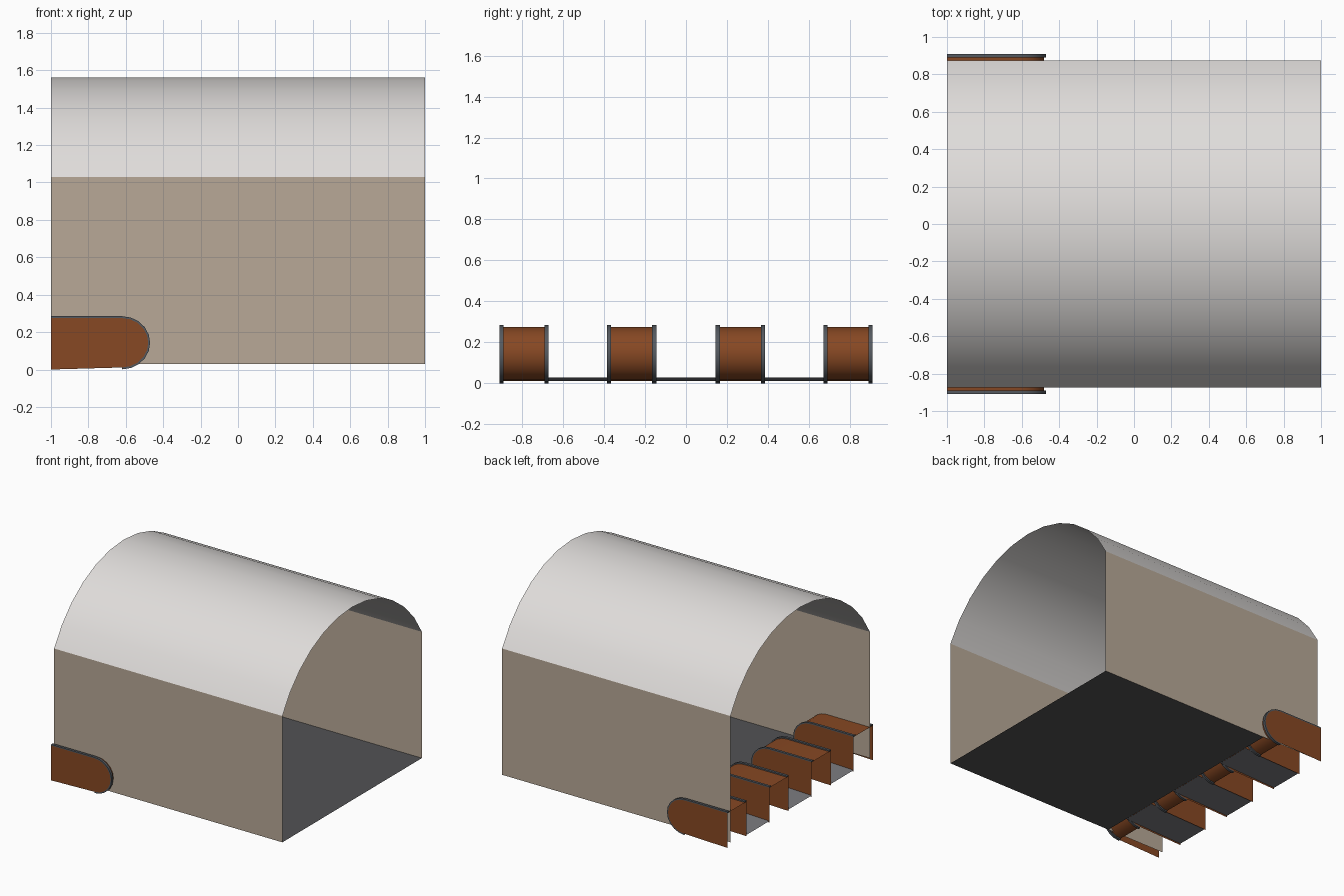
import bpy, math

if "Cube" in bpy.data.objects:
    bpy.data.objects.remove(bpy.data.objects["Cube"])


def material(name, hexcol):
    def lin(c):
        c /= 255
        return c / 12.92 if c <= 0.04045 else ((c + 0.055) / 1.055) ** 2.4
    m = bpy.data.materials.new(name)
    m.diffuse_color = (*[lin(int(hexcol[i:i + 2], 16)) for i in (0, 2, 4)], 1)
    m.use_nodes = True
    m.node_tree.nodes["Principled BSDF"].inputs["Base Color"].default_value = m.diffuse_color
    return m


ROOF = material("pale_roof", "E0DDDB")
WALL = material("tan_wall", "B8A997")
FLOOR = material("dark_floor", "525254")
RAMP = material("grey_ramp", "7C7C80")
BROWN = material("rust_brown", "874823")
RIM = material("slate_rim", "555A60")


def make(name, verts, faces, mat, smooth=False):
    me = bpy.data.meshes.new(name)
    me.from_pydata(verts, [], faces)
    me.materials.append(mat)
    ob = bpy.data.objects.new(name, me)
    bpy.context.collection.objects.link(ob)
    if smooth:
        bpy.ops.object.select_all(action='DESELECT')
        ob.select_set(True)
        bpy.context.view_layer.objects.active = ob
        bpy.ops.object.shade_smooth_by_angle(angle=math.radians(40))
    return ob


def loft(name, sections, mat, closed=False, smooth=True):
    """Skin a list of equal-length sections."""
    n = len(sections[0])
    verts = [p for s in sections for p in s]
    faces = []
    for i in range(len(sections) - 1):
        for j in range(n if closed else n - 1):
            k = (j + 1) % n
            faces.append((i * n + j, i * n + k, (i + 1) * n + k, (i + 1) * n + j))
    if closed:
        faces.append(tuple(reversed(range(n))))
        faces.append(tuple(range(len(verts) - n, len(verts))))
    return make(name, verts, faces, mat, smooth)


HALF, BASE, EAVE, PEAK = 0.873, 0.03, 1.03, 1.56
SPLIT = -0.49   # where the floor meets the ramps

# Arched roof
rise = PEAK - EAVE
radius = (HALF ** 2 + rise ** 2) / (2 * rise)
sweep = math.asin(HALF / radius)
arch = [(radius * math.sin(a), PEAK - radius + radius * math.cos(a))
        for a in (sweep * (i / 6 - 1) for i in range(13))]
loft("arched_roof", [[(-1, y, z), (1, y, z)] for y, z in arch], ROOF)

# Side walls
for name, s in (("front_wall", -1), ("back_wall", 1)):
    quad = [(-1, s * HALF, BASE), (1, s * HALF, BASE), (1, s * HALF, EAVE), (-1, s * HALF, EAVE)]
    make(name, quad, [(0, 1, 2, 3) if s < 0 else (3, 2, 1, 0)], WALL)

# Main floor
make("floor", [(SPLIT, -HALF, BASE), (1, -HALF, BASE), (1, HALF, BASE), (SPLIT, HALF, BASE)],
     [(0, 1, 2, 3)], FLOOR)


# Round-nosed divider profile in x and z, optionally shrunk inward
def profile(inset=0.0):
    cx, cz, rx, rz = -0.62, 0.143, 0.15 - inset, 0.142 - inset
    arc = [(cx + rx * math.cos(a), cz + rz * math.sin(a))
           for a in (math.pi / 2 - math.pi * i / 10 for i in range(11))]
    return [(-1, cz + rz)] + arc


centres = [-0.79, -0.265, 0.265, 0.79]
W = 0.12
for i, c in enumerate(centres):
    tag = f"divider_{i + 1}"
    inner, outer = profile(0.01), profile()
    # Top and nose cover
    loft(tag + "_cover", [[(x, c - W + 0.01, z), (x, c + W - 0.01, z)] for x, z in inner], BROWN)
    for side, s in (("front", -1), ("back", 1)):
        # Flat side panel
        y = c + s * W
        panel = [(x, y, z) for x, z in inner] + [(-1, y, 0.0)]
        order = range(len(panel))
        make(f"{tag}_{side}_panel", panel, [tuple(order if s > 0 else reversed(order))], BROWN)
        # Raised edge rim
        y2 = c + s * (W - 0.02)
        loft(f"{tag}_{side}_rim",
             [[(a[0], y, a[1]), (a[0], y2, a[1]), (b[0], y2, b[1]), (b[0], y, b[1])]
              for a, b in zip(outer, inner)], RIM, closed=True)

# Shallow ramps between the dividers
for i in range(3):
    a, b = centres[i] + W, centres[i + 1] - W
    make(f"ramp_{i + 1}", [(-1, a, 0.012), (SPLIT, a, BASE - 0.001), (SPLIT, b, BASE - 0.001), (-1, b, 0.012)],
         [(0, 1, 2, 3)], RAMP)
